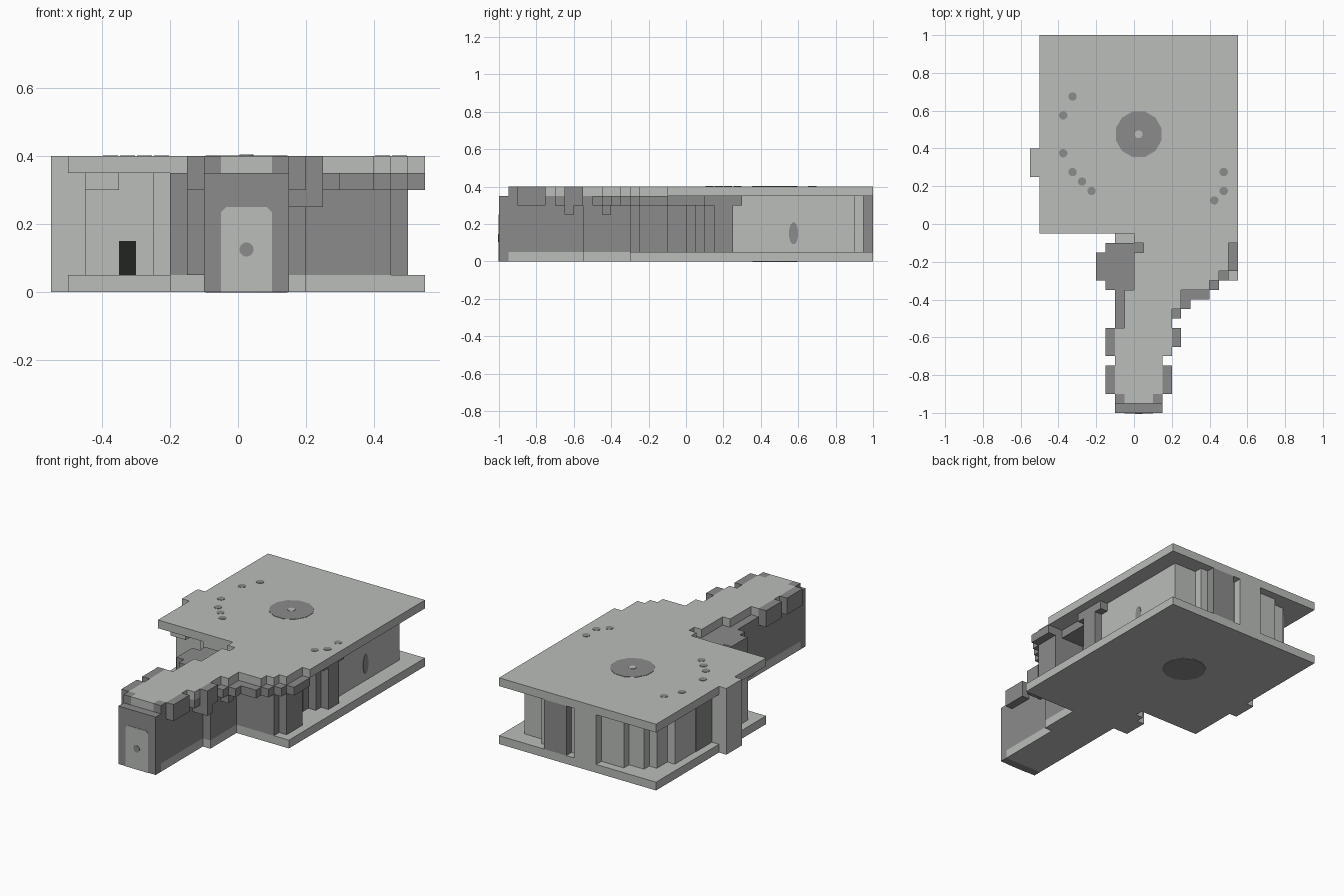
import bpy, bmesh, math

U = 0.05  # block size; all plans below are counted in blocks

cube = bpy.data.objects.get("Cube")
if cube:
    bpy.data.objects.remove(cube, do_unlink=True)


def material(name, rgb):
    m = bpy.data.materials.new(name)
    m.use_nodes = True
    m.diffuse_color = (*rgb, 1)
    m.node_tree.nodes["Principled BSDF"].inputs["Base Color"].default_value = (*rgb, 1)
    return m


LIGHT = material("light_stone", (0.49, 0.51, 0.49))
DARK = material("dark_stone", (0.26, 0.26, 0.26))
BLACK = material("black", (0.015, 0.018, 0.016))


def prism(name, outline, z0, z1, mat):
    """Extrude a flat outline upwards."""
    bm = bmesh.new()
    face = bm.faces.new([bm.verts.new((x * U, y * U, z0 * U)) for x, y in outline])
    top = bmesh.ops.extrude_face_region(bm, geom=[face])["geom"]
    verts = [g for g in top if isinstance(g, bmesh.types.BMVert)]
    bmesh.ops.translate(bm, verts=verts, vec=(0, 0, (z1 - z0) * U))
    bmesh.ops.recalc_face_normals(bm, faces=bm.faces)
    mesh = bpy.data.meshes.new(name)
    bm.to_mesh(mesh)
    bm.free()
    mesh.materials.append(mat)
    obj = bpy.data.objects.new(name, mesh)
    bpy.context.collection.objects.link(obj)
    return obj


def stepped(name, rows, end, z0, z1, mat):
    """Rows of (start y, left x, right x) joined into one stepped plan."""
    ends = [r[0] for r in rows[1:]] + [end]
    right, left = [], []
    for (y, a, b), y2 in zip(rows, ends):
        right += [(b, y), (b, y2)]
        left += [(a, y), (a, y2)]
    ring = []
    for p in right + left[::-1]:
        if not ring or ring[-1] != p:
            ring.append(p)
    return prism(name, ring, z0, z1, mat)


def box(name, x0, x1, y0, y1, z0, z1, mat):
    return stepped(name, [(y0, x0, x1)], y1, z0, z1, mat)


def disc(name, x, y, r, z0, z1, mat, stretch=1):
    pts = []
    for i in range(12):
        a = math.tau * (i + 0.5) / 12
        pts.append((x + r * math.cos(a), y + r * stretch * math.sin(a)))
    return prism(name, pts, z0, z1, mat)


# Floor slab
stepped("floor_slab", [(-19, -2, 3), (-11, -2, 4), (-6, -4, 11), (-3, -3, 11),
                       (-2, -2, 11), (-1, -10, 11)], 20, 0, 1, LIGHT)

# Dark hall and stepped right flank
box("front_wall", -2, 3, -20, -19, 0, 7, DARK)
stepped("hall_walls", [(-19, -2, 3), (-11, -2, 4), (-7, -3, 4), (-6, -4, 9),
                       (-5, -4, 10), (-3, -3, 10), (-2, 0, 6), (0, 0, 7),
                       (1, 0, 8), (2, 0, 9), (3, 0, 10)], 5, 1, 6, DARK)
stepped("hall_cornice", [(-19, -2, 3), (-11, -2, 4), (-10, -2, 5), (-9, -2, 6),
                         (-8, -2, 8), (-7, -3, 9), (-6, -4, 10), (-5, -4, 11),
                         (-3, -3, 11), (-2, 0, 9), (2, 0, 10)], 6, 6, 7, DARK)

# Light round chamber
stepped("chamber_walls", [(-1, -4, 0), (0, -5, 0), (1, -9, 0), (5, -9, 9),
                          (15, -8, 9), (17, -7, 9), (18, -5, 6)], 19, 1, 7, LIGHT)
box("back_panel_dark", 2, 5, 19, 20, 1, 7, DARK)
box("back_panel_light", -2, 1, 19, 20, 1, 7, LIGHT)
box("side_buttress", -11, -9, 5, 8, 0, 8, LIGHT)
box("side_recess", -9.06, -9, 8, 11, 1, 7, DARK)
box("side_lintel", -9, -7, 0, 1, 6, 7, LIGHT)
box("small_doorway", -7, -6, 0.94, 1, 1, 3, BLACK)

# Roof slab
stepped("roof_slab", [(-19, -1, 2), (-18, -2, 3), (-14, -2, 4), (-11, -1, 4),
                      (-9, -1, 5), (-7, 0, 8), (-6, 0, 9), (-5, 0, 10),
                      (-3, 1, 10), (-2, 0, 11), (-1, -10, 11)], 20, 7, 8, LIGHT)

# Battlements and brackets along the hall
for y0, y1 in ((-18, -15), (-14, -11)):
    box("left_battlement", -3, -2, y0, y1, 6, 8, DARK)
box("right_battlement_front", 3, 4, -18, -15, 6, 8, DARK)
box("right_battlement_rear", 4, 5, -13, -11, 6, 8, DARK)
box("right_battlement_base", 3, 4, -14, -11, 6, 7, DARK)
box("front_bracket", 3, 5, -13, -12, 5, 6, DARK)
box("rear_bracket", 4, 5, -9, -8, 5, 6, DARK)
for x in (-2, 2):
    box("corner_battlement", x, x + 1, -19, -18, 7, 8, DARK)

# Front door with knob, laid out flat and stood upright
door = prism("front_door", [(-1, 0), (2, 0), (2, 4.7), (1.7, 5), (-0.7, 5), (-1, 4.7)],
             20, 20.05, LIGHT)
knob = disc("door_knob", 0.5, 2.5, 0.42, 20, 20.1, DARK)
for part in (door, knob):
    part.rotation_euler.x = math.pi / 2

# Window slot in the right wall
window = disc("side_window", 11.5, 3, 0.5, 9, 9.05, DARK, 2.4)
window.rotation_euler = (math.pi / 2, 0, math.pi / 2)

# Floor and roof medallions
disc("roof_medallion", 0.5, 9.5, 2.5, 8, 8.04, DARK)
disc("roof_medallion_centre", 0.5, 9.5, 0.42, 8, 8.08, LIGHT)
disc("floor_medallion", 0.5, 9.5, 2.5, -0.04, 0, DARK)

# Small roof studs above the ring of columns
for x, y in ((-7, 13), (-8, 11), (-8, 7), (-7, 5), (-6, 4), (-5, 3),
             (9, 5), (9, 3), (8, 2)):
    disc("roof_stud", x + 0.5, y + 0.5, 0.45, 8, 8.04, DARK)
